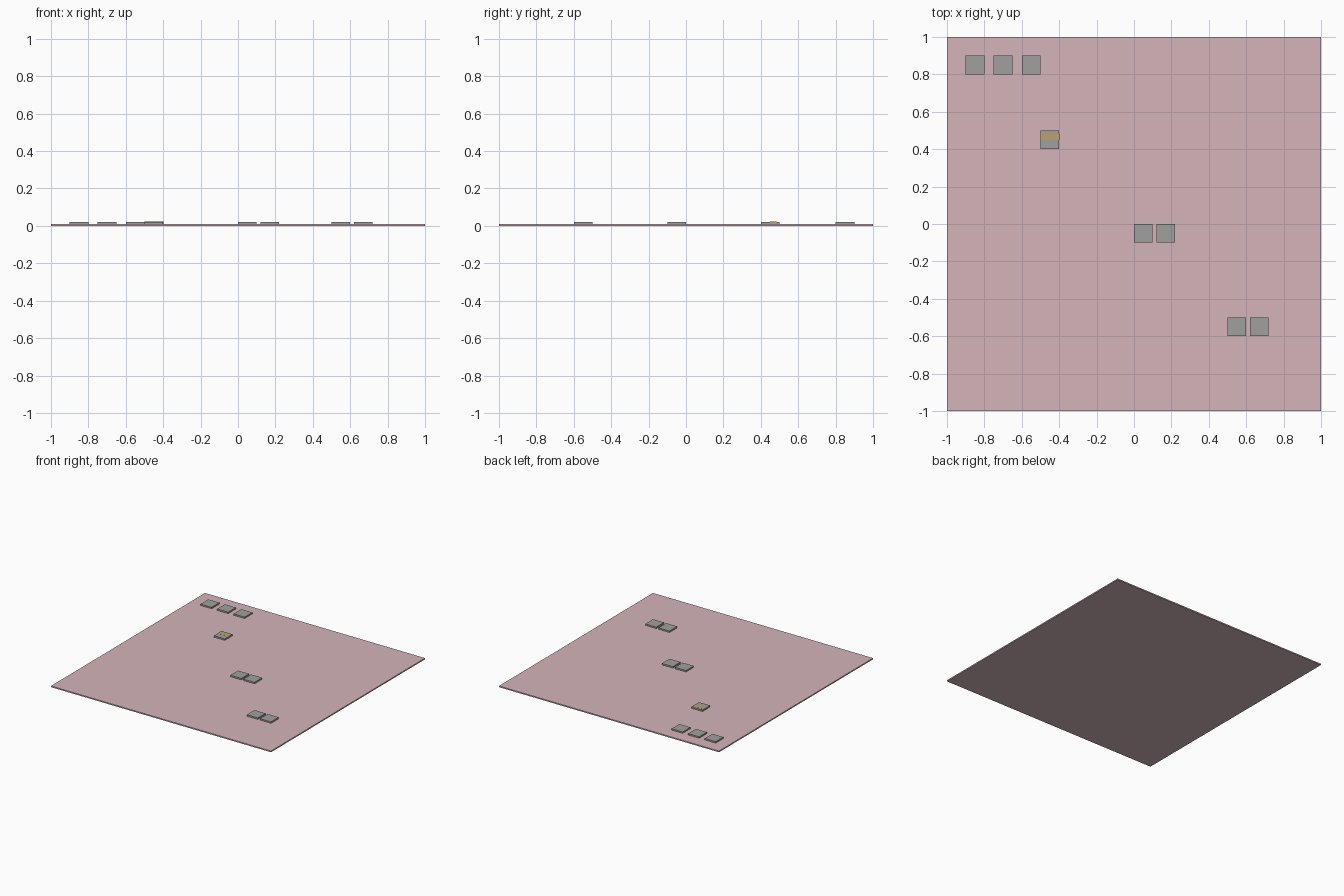
import bpy

if "Cube" in bpy.data.objects:
    bpy.data.objects.remove(bpy.data.objects["Cube"])

BOARD_TOP, TILE_TOP, SIZE = 0.01, 0.022, 0.1


def material(name, rgb):
    mat = bpy.data.materials.new(name)
    mat.diffuse_color = (*rgb, 1)
    mat.use_nodes = True
    mat.node_tree.nodes["Principled BSDF"].inputs["Base Color"].default_value = mat.diffuse_color
    return mat


def box(name, x, y, z, mat=None):
    """Box spanning the (min, max) ranges x, y and z."""
    spans = (x, y, z)
    bpy.ops.mesh.primitive_cube_add(size=1, location=[(a + b) / 2 for a, b in spans])
    obj = bpy.context.object
    obj.name = name
    obj.scale = [b - a for a, b in spans]
    bpy.ops.object.transform_apply(location=False, rotation=False, scale=True)
    if mat:
        obj.data.materials.append(mat)
    return obj


pink = material("pink", (0.66, 0.46, 0.49))
grey = material("grey", (0.35, 0.35, 0.34))
tan = material("tan", (0.5, 0.36, 0.15))

# Base board
box("board", (-1, 1), (-1, 1), (0, BOARD_TOP), pink)

# Rows of square tiles: name, left edges, lower edge
rows = [
    ("corner_tile", (-0.9, -0.75, -0.6), 0.8),
    ("banded_tile", (-0.5,), 0.4),
    ("centre_tile", (0.0, 0.12), -0.1),
    ("front_tile", (0.5, 0.62), -0.6),
]
for name, lefts, y in rows:
    for i, x in enumerate(lefts, 1):
        box(f"{name}_{i}", (x, x + SIZE), (y, y + SIZE), (BOARD_TOP, TILE_TOP), grey)

# Tan band wrapped over the single tile
e = 0.0005
box("tile_band", (-0.5 - e, -0.4 + e), (0.45, 0.485), (BOARD_TOP, TILE_TOP + e), tan)
